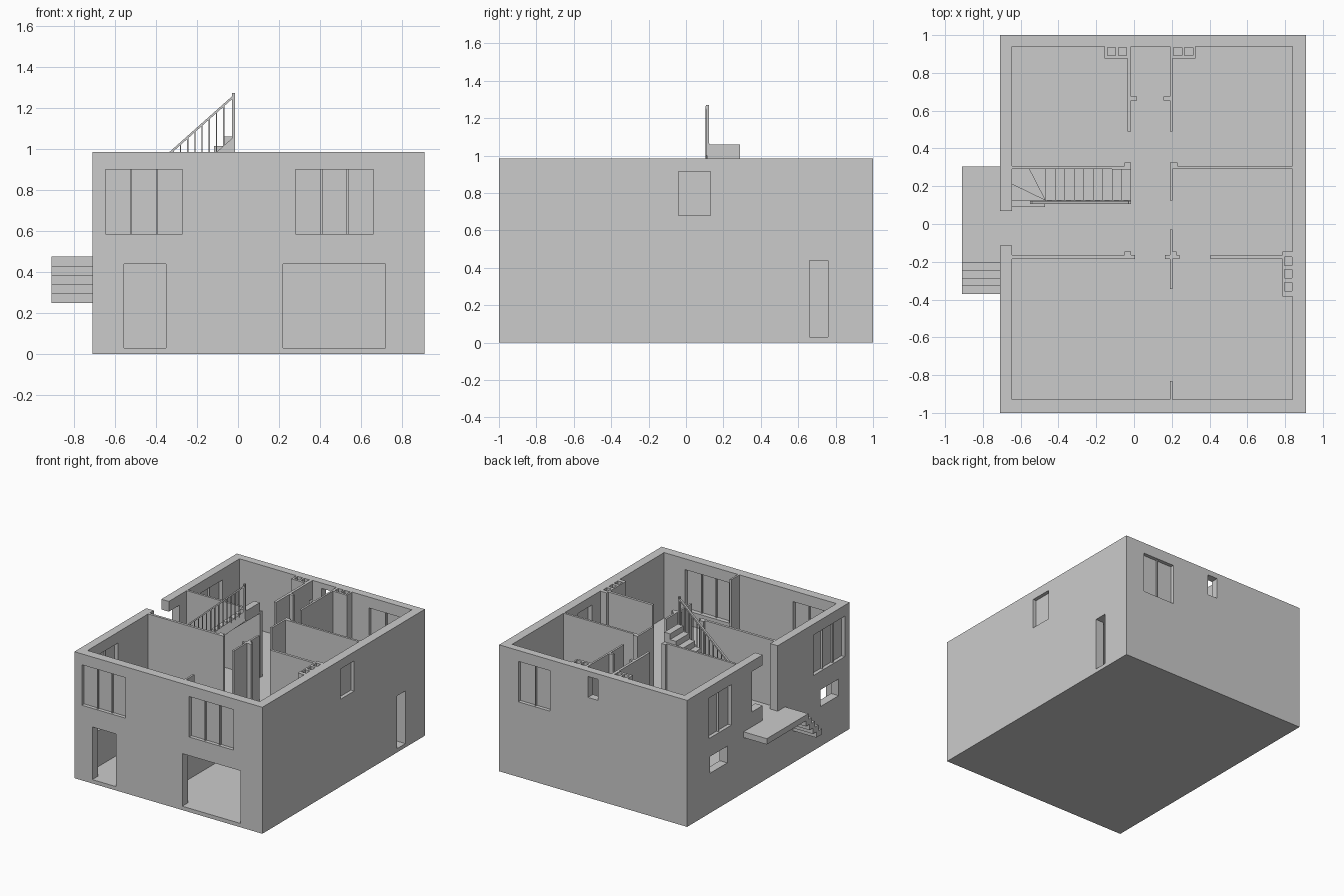
import bpy, bmesh, math
from mathutils import Vector

if "Cube" in bpy.data.objects:
    bpy.data.objects.remove(bpy.data.objects["Cube"])

FLOOR, TOP = 0.475, 0.985


def finish(name, bm):
    bmesh.ops.recalc_face_normals(bm, faces=bm.faces)
    me = bpy.data.meshes.new(name)
    bm.to_mesh(me)
    bm.free()
    ob = bpy.data.objects.new(name, me)
    bpy.context.collection.objects.link(ob)
    return ob


def add_prism(bm, pts, offset):
    """Extrude a closed outline of 3D points by an offset vector."""
    f = bm.faces.new([bm.verts.new(p) for p in pts])
    geo = bmesh.ops.extrude_face_region(bm, geom=[f])["geom"]
    bmesh.ops.translate(bm, vec=Vector(offset),
                        verts=[v for v in geo if isinstance(v, bmesh.types.BMVert)])


def add_box(bm, x0, x1, y0, y1, z0, z1):
    add_prism(bm, [(x0, y0, z0), (x1, y0, z0), (x1, y1, z0), (x0, y1, z0)], (0, 0, z1 - z0))


def boxes(name, items):
    bm = bmesh.new()
    for b in items:
        add_box(bm, *b)
    return finish(name, bm)


def carve(ob, cuts):
    """Subtract boxes from an object and remove the cutters."""
    cutters = []
    for c in cuts:
        cut = boxes("cutter", [c])
        cut.hide_render = True
        m = ob.modifiers.new("cut", 'BOOLEAN')
        m.operation, m.solver, m.object = 'DIFFERENCE', 'EXACT', cut
        cutters.append(cut)
    dg = bpy.context.evaluated_depsgraph_get()
    me = bpy.data.meshes.new_from_object(ob.evaluated_get(dg))
    ob.modifiers.clear()
    ob.data = me
    for c in cutters:
        bpy.data.objects.remove(c)


# windows with panes: wall, start, end, z0, z1, pane count
WINDOWS = [
    ("front", -0.645, -0.27, 0.585, 0.90, 3),
    ("front", 0.28, 0.66, 0.585, 0.90, 3),
    ("right", -0.04, 0.13, 0.68, 0.915, 1),
    ("left", 0.457, 0.73, 0.585, 0.90, 2),
    ("left", -0.94, -0.556, 0.585, 0.90, 3),
    ("back", 0.47, 0.745, 0.585, 0.90, 2),
]
# plain openings
OPENINGS = [
    ("front", -0.555, -0.35, 0.03, 0.44),
    ("front", 0.22, 0.72, 0.03, 0.44),
    ("right", 0.66, 0.76, 0.03, 0.44),
    ("left", 0.506, 0.716, 0.31, 0.44),
    ("left", -0.864, -0.64, 0.31, 0.44),
    ("back", 0.06, 0.145, 0.78, 0.943),
    ("left", -0.115, 0.07, FLOOR, 1.10),
    ("left", 0.06, 0.20, 0.59, 0.905),
]
# outer face position and inward direction of every wall
WALLS = {"front": (-1.0, 1), "back": (1.0, -1), "left": (-0.71, 1), "right": (0.91, -1)}


def wall_box(wall, a, b, z0, z1, d0, d1):
    """Box in a wall, between depths d0 and d1 from the outer face."""
    p, s = WALLS[wall]
    u, v = sorted((p + s * d0, p + s * d1))
    return (a, b, u, v, z0, z1) if wall in ("front", "back") else (u, v, a, b, z0, z1)


# outer shell with basement and upper floor hollowed out
shell = boxes("house_shell", [(-0.71, 0.91, -1, 1, 0, TOP)])
cuts = [(-0.645, 0.84, -0.93, 0.94, FLOOR, 1.2), (-0.645, 0.84, -0.93, 0.94, 0.03, 0.44)]
cuts += [wall_box(*w[:5], -0.03, 0.074) for w in WINDOWS]
cuts += [wall_box(*o, -0.03, 0.074) for o in OPENINGS]
carve(shell, cuts)

# recessed panes and mullions
for i, (wall, a, b, z0, z1, n) in enumerate(WINDOWS):
    parts = [wall_box(wall, a, b, z0, z1, 0.028, 0.036)]
    for k in range(1, n):
        m = a + (b - a) * k / n
        parts.append(wall_box(wall, m - 0.004, m + 0.004, z0, z1, 0.012, 0.05))
    boxes(f"{wall}_window_{i}", parts)

# interior partitions, seen in plan
PLAN = [
    (-0.645, -0.015, 0.29, 0.307), (-0.05, -0.015, 0.307, 0.325),
    (0.19, 0.205, 0.125, 0.325), (0.205, 0.23, 0.307, 0.325), (0.205, 0.84, 0.29, 0.307),
    (-0.035, -0.015, 0.49, 0.94), (-0.015, 0.015, 0.655, 0.675),
    (0.19, 0.205, 0.49, 0.94), (0.155, 0.19, 0.655, 0.675),
    (-0.645, 0.005, -0.185, -0.165), (-0.05, -0.015, -0.165, -0.145),
    (0.19, 0.205, -0.345, -0.03), (0.165, 0.19, -0.185, -0.165),
    (0.205, 0.24, -0.185, -0.165), (0.205, 0.225, -0.165, -0.145),
    (0.405, 0.785, -0.185, -0.165), (0.19, 0.205, -0.93, -0.83),
]
boxes("interior_walls", [(*p, FLOOR, TOP) for p in PLAN])
boxes("basement_wall", [(-0.02, 0.0, -0.93, 0.94, 0.03, 0.44)])

# chimney stacks with open flues
stack = boxes("back_left_chimney", [(-0.155, -0.035, 0.875, 0.94, FLOOR, TOP)])
carve(stack, [(x, x + 0.043, 0.893, 0.935, 0.5, 1.1) for x in (-0.14, -0.083)])
stack = boxes("back_right_chimney", [(0.205, 0.325, 0.875, 0.94, FLOOR, TOP)])
carve(stack, [(x, x + 0.045, 0.893, 0.935, 0.5, 1.1) for x in (0.21, 0.267)])
stack = boxes("side_chimney", [(0.785, 0.84, -0.385, -0.145, FLOOR, TOP)])
carve(stack, [(0.797, 0.836, y, y + 0.045, 0.5, 1.1) for y in (-0.355, -0.287, -0.22)])

# entrance landing and outside steps
boxes("entrance_landing", [(-0.91, -0.71, -0.205, 0.305, 0.43, FLOOR)])
boxes("entrance_steps", [
    (-0.91, -0.71, -0.205 - 0.0415 * k, -0.205 - 0.0415 * (k - 1) + 0.025,
     0.43 - 0.045 * k, FLOOR - 0.045 * k) for k in range(1, 5)])

# winder steps at the foot of the inner stair
RISE, GO, X0 = 0.045, 0.0505, -0.47
pivot = (X0, 0.125)
winders = [
    [(-0.645, 0.09), (X0, 0.09), pivot, (-0.645, 0.125)],
    [(-0.645, 0.125), pivot, (-0.645, 0.21)],
    [(-0.645, 0.21), pivot, (-0.555, 0.29), (-0.645, 0.29)],
    [(-0.555, 0.29), pivot, (X0, 0.29)],
]
bm = bmesh.new()
for i, w in enumerate(winders):
    add_prism(bm, [(x, y, FLOOR) for x, y in w], (0, 0, RISE * (i + 1)))
finish("winder_steps", bm)

# straight flight with sloping underside
prof = [(X0, FLOOR + 3 * RISE)]
for i in range(9):
    z = FLOOR + RISE * (5 + i)
    prof += [(X0 + GO * i, z), (X0 + GO * (i + 1), z)]
prof += [(-0.0155, 0.975)]
bm = bmesh.new()
add_prism(bm, [(x, 0.125, z) for x, z in prof], (0, 0.165, 0))
finish("straight_flight", bm)


# stringer, handrail, balusters
def rail(x):
    return 1.265 + 0.89 * (x + 0.02)


def sloped(name, x0, x1, y0, y1, drop, thick):
    bm = bmesh.new()
    pts = [(x0, rail(x0) - drop), (x1, rail(x1) - drop),
           (x1, rail(x1) - drop - thick), (x0, rail(x0) - drop - thick)]
    add_prism(bm, [(x, y0, z) for x, z in pts], (0, y1 - y0, 0))
    finish(name, bm)


sloped("stringer", X0, -0.0155, 0.113, 0.125, 0.205, 0.08)
sloped("handrail", -0.55, -0.02, 0.105, 0.123, 0.0, 0.014)
boxes("balusters", [(x - 0.003, x + 0.003, 0.111, 0.117, max(FLOOR, rail(x) - 0.22), rail(x) - 0.008)
                    for x in [-0.07 - 0.035 * k for k in range(13)]])
boxes("newel_posts", [(-0.03, -0.0155, 0.107, 0.122, 1.0, 1.272),
                      (-0.55, -0.535, 0.107, 0.122, FLOOR, rail(-0.54))])
